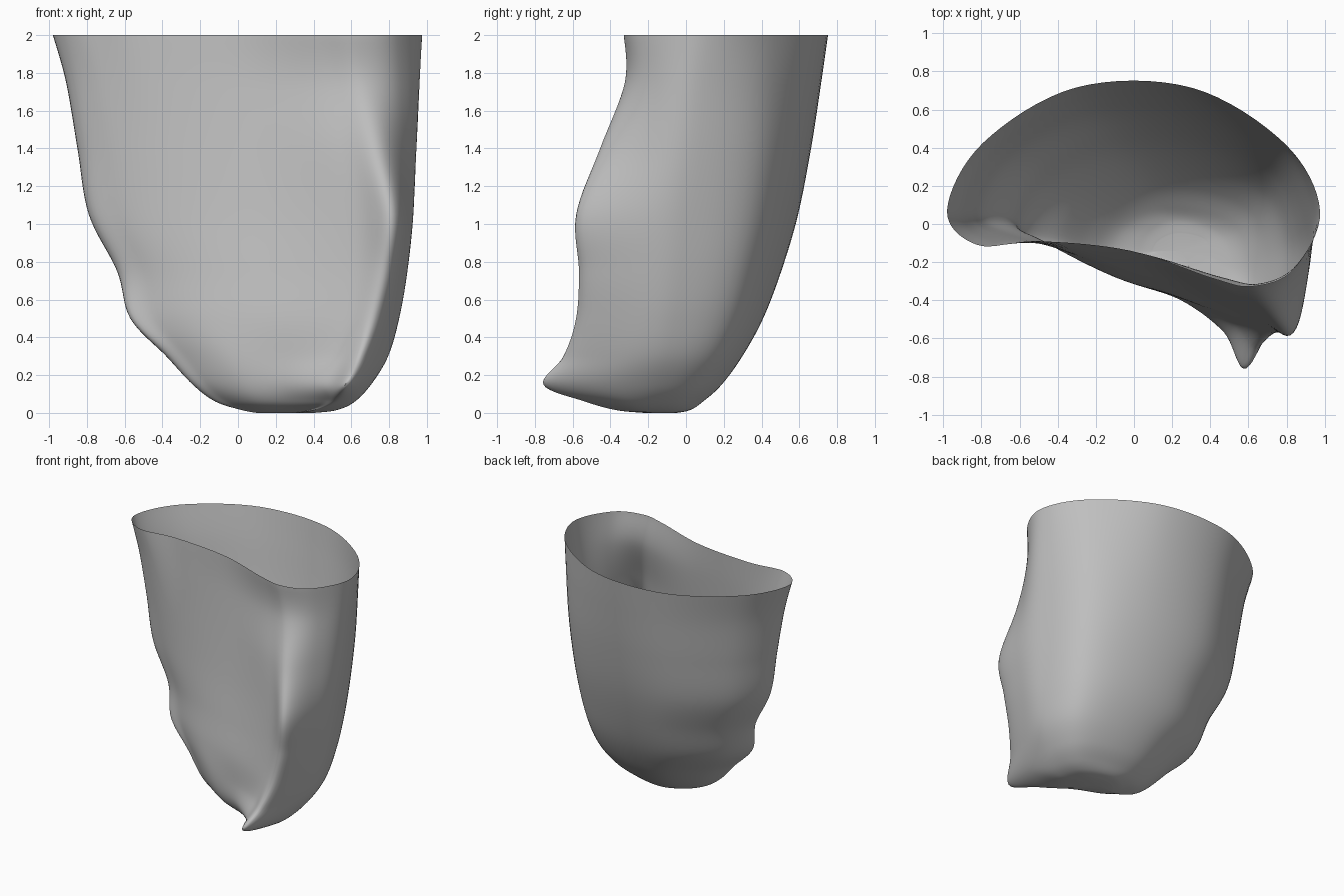
import bpy
import math
from mathutils import Vector

cube = bpy.data.objects.get("Cube")
if cube:
    bpy.data.objects.remove(cube, do_unlink=True)

# Each level: height, left tip x y, right side x y, back y,
# front corner x y, then four front wall depths from corner to left tip
LEVELS = [
    (2, -.98, .07, .975, .07, .757, .62, -.327, -.285, -.14, -.09, -.11),
    (1.75, -.91, .06, .96, .05, .72, .68, -.32, -.285, -.16, -.1, -.09),
    (1.4, -.85, .06, .94, .03, .665, .75, -.45, -.375, -.21, -.12, -.07),
    (1.05, -.79, .05, .915, 0, .595, .82, -.578, -.45, -.27, -.15, -.06),
    (.75, -.64, .03, .885, -.03, .505, .79, -.56, -.48, -.33, -.2, -.08),
    (.5, -.57, -.04, .845, -.06, .41, .73, -.575, -.5, -.37, -.24, -.11),
    (.3, -.38, -.08, .79, -.1, .3, .655, -.645, -.52, -.39, -.29, -.17),
    (.15, -.24, -.12, .7, -.15, .19, .58, -.755, -.57, -.4, -.3, -.2),
    (.06, -.12, -.13, .61, -.18, .09, .53, -.53, -.47, -.36, -.28, -.19),
    (.015, .02, -.14, .52, -.2, .02, .42, -.37, -.33, -.28, -.23, -.18),
    (0, .1, -.14, .4, -.15, -.05, .3, -.22, -.21, -.19, -.17, -.15),
]
FRONT_STEPS = (.13, .4, .7, .9)
BACK_POINTS = 6
SMOOTH_STEPS = 8


def blend(a, b, c, d, t):
    """Point on a smooth curve between b and c."""
    return .5 * (2 * b + (c - a) * t + (2 * a - 5 * b + 4 * c - d) * t ** 2
                 + (3 * b - a - 3 * c + d) * t ** 3)


def section(z, lx, ly, rx, ry, back, cx, cy, *front):
    """Closed horizontal outline: rounded back, then the hollow front."""
    rim = (z / 2) ** 3
    keys = []
    for i in range(BACK_POINTS):
        angle = math.pi * (1 - i / (BACK_POINTS - 1))
        share = (1 + math.cos(angle)) / 2
        base = ly + (ry - ly) * share
        # The right half of the back is fuller below the rim
        power = 1.25 - .55 * share * (1 - rim)
        arch = max(math.sin(angle), 0) ** power
        keys.append(Vector((lx + (rx - lx) * share,
                            base + (back - (ly + ry) / 2) * arch, z)))
    # Shoulder between the right side and the front corner, rounder at the rim
    keys.append(Vector(((rx + cx) / 2 + .04, (ry + cy) / 2 - .11 * rim, z)))
    keys.append(Vector((cx, cy, z)))
    for step, y in zip(FRONT_STEPS, front):
        keys.append(Vector((cx + (lx - cx) * step, y, z)))
    count = len(keys)
    return [blend(*(keys[(k + o) % count] for o in (-1, 0, 1, 2)),
                  s / SMOOTH_STEPS)
            for k in range(count) for s in range(SMOOTH_STEPS)]


def loft(rings):
    """Add smooth in-between outlines down the wall."""
    last = len(rings) - 1
    result = []
    for k in range(last):
        near = [rings[min(max(k + o, 0), last)] for o in (-1, 0, 1, 2)]
        for s in range(SMOOTH_STEPS):
            result.append([blend(*points, s / SMOOTH_STEPS)
                           for points in zip(*near)])
    return result + [rings[last]]


# Open shell with a closed, rounded bottom
rings = loft([section(*level) for level in LEVELS])
size = len(rings[0])
verts = [point for ring in rings for point in ring]
faces = []
for r in range(len(rings) - 1):
    for i in range(size):
        j = (i + 1) % size
        top, low = r * size, (r + 1) * size
        faces.append((top + i, top + j, low + j, low + i))
start = (len(rings) - 1) * size
centre = len(verts)
verts.append(sum(rings[-1], Vector()) / size)
for i in range(size):
    faces.append((start + i, start + (i + 1) % size, centre))

mesh = bpy.data.meshes.new("shell")
mesh.from_pydata(verts, [], faces)
mesh.update()
shell = bpy.data.objects.new("shell", mesh)
bpy.context.collection.objects.link(shell)

# Plain grey surface
grey = bpy.data.materials.new("plain grey")
grey.use_nodes = True
colour = (.52, .52, .52, 1)
grey.diffuse_color = colour
grey.node_tree.nodes["Principled BSDF"].inputs["Base Color"].default_value = colour
mesh.materials.append(grey)

bpy.context.view_layer.objects.active = shell
shell.select_set(True)
bpy.ops.object.shade_smooth_by_angle(angle=math.radians(50))
